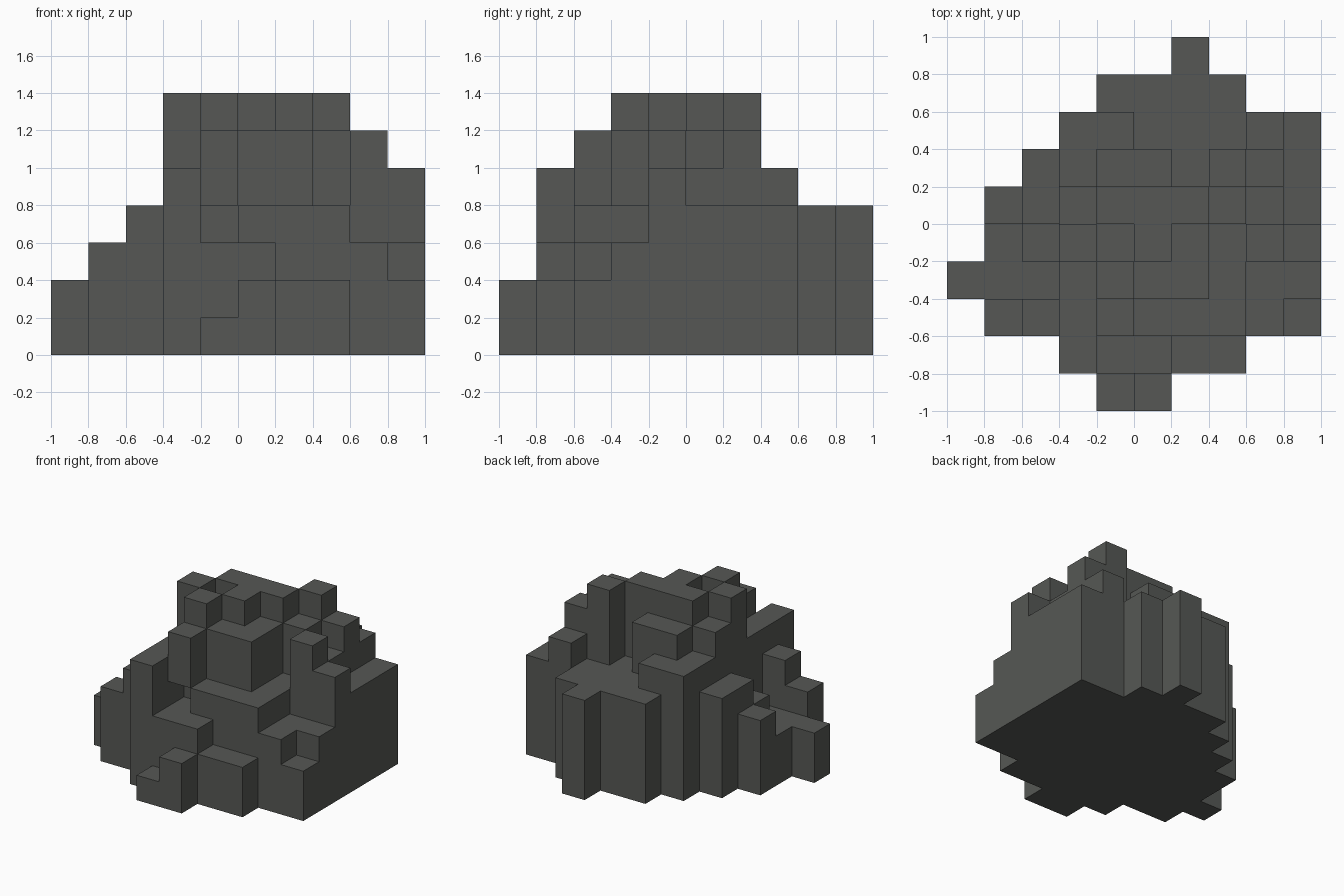
import bpy, bmesh, math
from mathutils import Vector

if "Cube" in bpy.data.objects:
    bpy.data.objects.remove(bpy.data.objects["Cube"], do_unlink=True)

CELL = 0.2

# Column heights in cells: rows run front to back, digits run from -x to +x
ROWS = [
    "0000120000",
    "0005332200",
    "0345344432",
    "2225766433",
    "0237676465",
    "0346777654",
    "0045664764",
    "0005544454",
    "0000444400",
    "0000004000",
]

# Solid cells, plus the small ledge that juts out over the front step
solid = {(x, y, z)
         for y, row in enumerate(ROWS)
         for x, h in enumerate(row)
         for z in range(int(h))}
solid |= {(4, 2, 4), (4, 2, 5)}

# Dark grey stone
stone = bpy.data.materials.new("dark grey stone")
colour = (0.093, 0.097, 0.09, 1.0)
stone.diffuse_color = colour
stone.use_nodes = True
bsdf = next(n for n in stone.node_tree.nodes if n.type == 'BSDF_PRINCIPLED')
bsdf.inputs["Base Color"].default_value = colour
bsdf.inputs["Roughness"].default_value = 0.9


def outer_faces(bm, cells):
    """Add a square wherever a solid cell meets open air."""
    for c in cells:
        for axis in range(3):
            for sign in (-1, 1):
                near = list(c)
                near[axis] += sign
                if tuple(near) in cells:
                    continue
                n, u = Vector((0, 0, 0)), Vector((0, 0, 0))
                n[axis] = sign
                u[(axis + 1) % 3] = 1
                v = n.cross(u)
                mid = Vector(c) + Vector((0.5, 0.5, 0.5)) + n * 0.5
                corners = [mid + (u * a + v * b) * 0.5
                           for a, b in ((-1, -1), (1, -1), (1, 1), (-1, 1))]
                bm.faces.new([bm.verts.new(((p.x - 5) * CELL, (p.y - 5) * CELL, p.z * CELL))
                              for p in corners])


# Boulder: one skin, with coplanar squares merged
bm = bmesh.new()
outer_faces(bm, solid)
bmesh.ops.remove_doubles(bm, verts=bm.verts[:], dist=0.001)
bmesh.ops.dissolve_limit(bm, angle_limit=math.radians(1),
                         verts=bm.verts[:], edges=bm.edges[:])
mesh = bpy.data.meshes.new("stepped_boulder")
bm.to_mesh(mesh)
bm.free()
mesh.materials.append(stone)
boulder = bpy.data.objects.new("stepped_boulder", mesh)
bpy.context.collection.objects.link(boulder)
